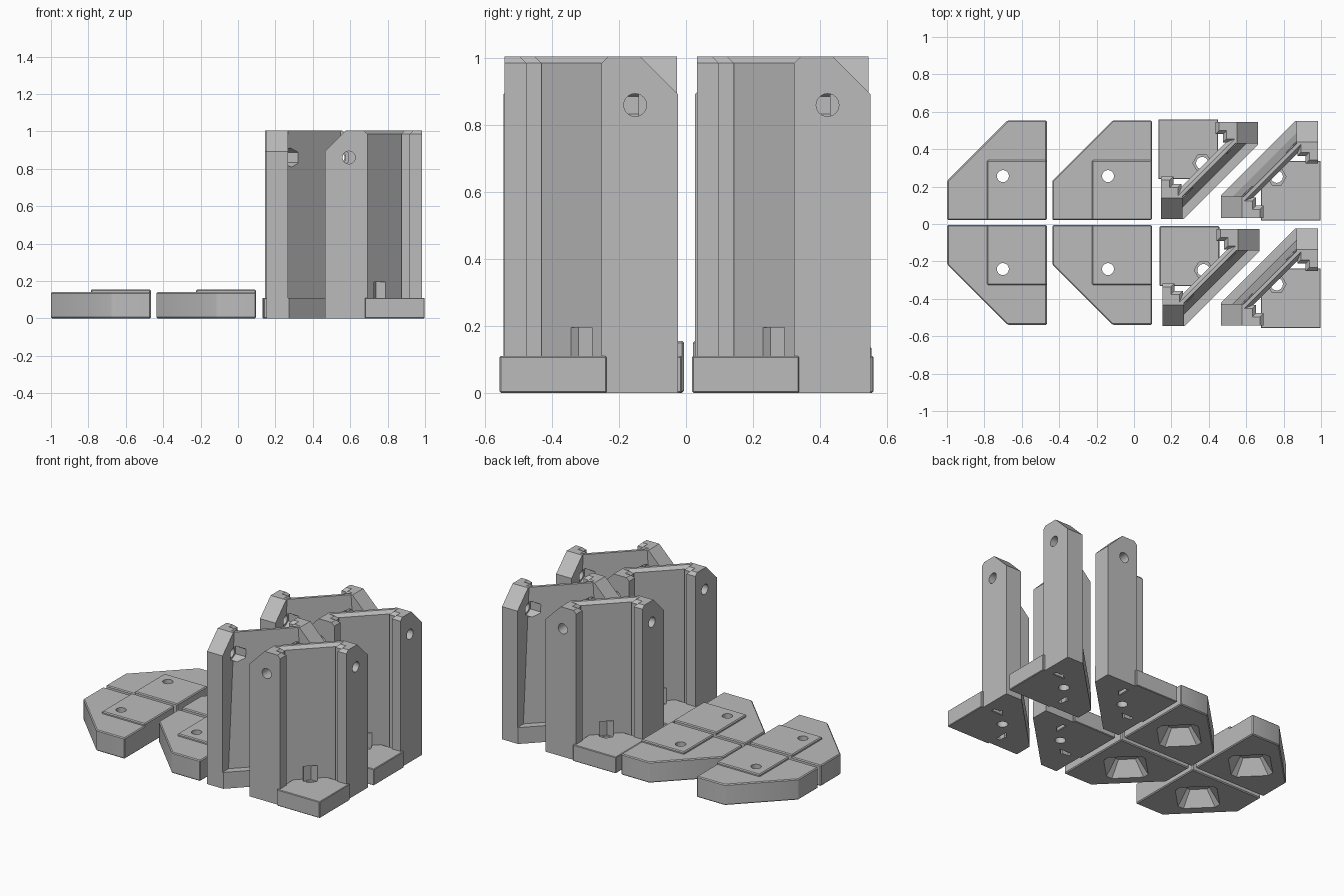
import bpy, bmesh, math
from mathutils import Matrix, Vector

if "Cube" in bpy.data.objects:
    bpy.data.objects.remove(bpy.data.objects["Cube"])

grey = bpy.data.materials.new("plain grey")
grey.diffuse_color = (0.5, 0.5, 0.5, 1)
grey.use_nodes = True
grey.node_tree.nodes["Principled BSDF"].inputs["Base Color"].default_value = grey.diffuse_color


def add(name, bm):
    bmesh.ops.recalc_face_normals(bm, faces=bm.faces)
    me = bpy.data.meshes.new(name)
    bm.to_mesh(me)
    bm.free()
    me.materials.append(grey)
    ob = bpy.data.objects.new(name, me)
    bpy.context.collection.objects.link(ob)
    return ob


def loft(bm, lower, upper, z0, z1):
    """Closed solid between two outlines with equal point counts."""
    a = [bm.verts.new((x, y, z0)) for x, y in lower]
    b = [bm.verts.new((x, y, z1)) for x, y in upper]
    bm.faces.new(a[::-1])
    bm.faces.new(b)
    n = len(a)
    for i in range(n):
        j = (i + 1) % n
        bm.faces.new((a[i], a[j], b[j], b[i]))
    return b


def solid(name, lower, z0, z1, upper=None):
    bm = bmesh.new()
    loft(bm, lower, upper or lower, z0, z1)
    return add(name, bm)


def rod(name, r, sides, start, end):
    """Cylinder or hexagonal prism between two points."""
    s, e = Vector(start), Vector(end)
    bm = bmesh.new()
    rot = (e - s).to_track_quat('Z', 'Y').to_matrix().to_4x4()
    bmesh.ops.create_cone(bm, cap_ends=True, segments=sides, radius1=r, radius2=r,
                          depth=(e - s).length, matrix=Matrix.Translation((s + e) / 2) @ rot)
    return add(name, bm)


def square(a, b):
    return [(a, a), (b, a), (b, b), (a, b)]


def swap(p):
    return [(y, x) for x, y in p]


def soften(ob, w):
    m = ob.modifiers.new("edge", 'BEVEL')
    m.width, m.segments, m.limit_method = w, 1, 'ANGLE'
    m.angle_limit = math.radians(40)


def boolean(ob, tool, op='DIFFERENCE'):
    m = ob.modifiers.new("cut", 'BOOLEAN')
    m.object, m.operation, m.solver = tool, op, 'EXACT'


def finish(ob, tools):
    """Bake the modifiers and drop the helper shapes."""
    bpy.context.view_layer.update()
    dg = bpy.context.evaluated_depsgraph_get()
    me = bpy.data.meshes.new_from_object(ob.evaluated_get(dg))
    ob.modifiers.clear()
    ob.data = me
    me.materials.clear()
    me.materials.append(grey)
    for t in tools:
        bpy.data.objects.remove(t)
    bpy.ops.object.select_all(action='DESELECT')
    bpy.context.view_layer.objects.active = ob
    ob.select_set(True)
    bpy.ops.object.shade_smooth_by_angle(angle=math.radians(25))


def place(ob, name, corner, turn):
    c = ob.copy()
    c.name = name
    c.location = (*corner, 0)
    c.rotation_euler.z = math.radians(turn)
    bpy.context.collection.objects.link(c)


# Flat cap plate: clipped square, raised pad, screw hole, tapered pocket below
plate = solid("plate", [(0, 0), (.533, 0), (.533, .21), (.21, .533), (0, .533)], 0, .14)
pad = solid("pad", square(0, .32), .07, .155)
soften(plate, .006)
soften(pad, .006)


def rounded(r, c=.235, k=.2):
    """Diamond outline with clipped corners."""
    pts = []
    for i in range(4):
        a = i * math.pi / 2
        for s in (-1, 1):
            p, q = r * (1 - k), s * r * k
            pts.append((c + p * math.cos(a) - q * math.sin(a), c + p * math.sin(a) + q * math.cos(a)))
    return pts


def diamond45(r, c=.235):
    """Square outline turned to the plate's diagonal, corners clipped."""
    return rounded(r, c, .12)


pocket = solid("pocket", diamond45(.18), -.002, .095, diamond45(.095))
hole = rod("hole", .032, 24, (.235, .235, -.1), (.235, .235, .3))
boolean(plate, pad, 'UNION')
boolean(plate, pocket)
boolean(plate, hole)
finish(plate, [pad, pocket, hole])

# Tower: two corner posts joined by a diagonal wall, square foot at the corner
TOP = 1.005
inner = [(.305, .015), (.305, .08), (.345, .08), (.345, .125), (.36, .125)]
half = inner[::-1]
outline = ([(.533, .015), (.533, .135), (.135, .533), (.015, .533)]
           + swap(inner) + half)
bm = bmesh.new()
top = loft(bm, outline, outline, 0, TOP)
# Sloping top edge along the inside of the wall and posts
inside = top[4:]
edges = [e for e in bm.edges if e.verts[0] in inside and e.verts[1] in inside]
bmesh.ops.recalc_face_normals(bm, faces=bm.faces)
bmesh.ops.bevel(bm, geom=edges, offset=.02, segments=1, affect='EDGES', profile=.5)
tower = add("tower", bm)
foot = solid("foot", square(0, .32), 0, .11)
# The foot also fills the step corners behind the posts
soften(foot, .004)


def recess(s):
    return [(.13, s - .13), (s - .13, .13), (.8, .13), (.8, .8), (.13, .8)]


dz = (.60 - .54) / (TOP - .11)
tools = [solid("recess", recess(.60), .11, 1.1, recess(.60 - dz * .99)),
         rod("foot_hole", .033, 24, (.235, .235, -.1), (.235, .235, .15)),
         rod("foot_nut", .05, 6, (.235, .235, .085), (.235, .235, .195))]
for flip in (False, True):
    f = (lambda u, v, z: (v, u, z)) if flip else (lambda u, v, z: (u, v, z))
    # Bolt hole with nut pocket through each post
    tools.append(rod("bolt", .034, 24, f(-.05, .405, .86), f(.16, .405, .86)))
    tools.append(rod("bolt_nut", .052, 6, f(.105, .405, .86), f(.185, .405, .86)))
    # Slanted top of each post
    bm = bmesh.new()
    prof = [(.42, TOP), (.62, TOP - .2), (.62, TOP + .1), (.32, TOP + .1)]
    a = [bm.verts.new(f(-.05, v, z)) for v, z in prof]
    b = [bm.verts.new(f(.16, v, z)) for v, z in prof]
    bm.faces.new(a)
    bm.faces.new(b[::-1])
    for i in range(4):
        j = (i + 1) % 4
        bm.faces.new((a[i], b[i], b[j], a[j]))
    tools.append(add("slant", bm))
boolean(tower, foot, 'UNION')
for t in tools:
    boolean(tower, t)
finish(tower, tools + [foot])

# Four plates and four towers
place(plate, "plate_back_left", (-.466, .021), 90)
place(plate, "plate_front_left", (-.466, -.006), 180)
place(plate, "plate_back_right", (.096, .021), 90)
place(plate, "plate_front_right", (.096, -.006), 180)
place(tower, "tower_inner_back", (.13, .56), -90)
place(tower, "tower_inner_front", (.137, -.012), -90)
place(tower, "tower_outer_back", (.998, .018), 90)
place(tower, "tower_outer_front", (.998, -.557), 90)
for ob in (plate, tower):
    bpy.data.objects.remove(ob)
